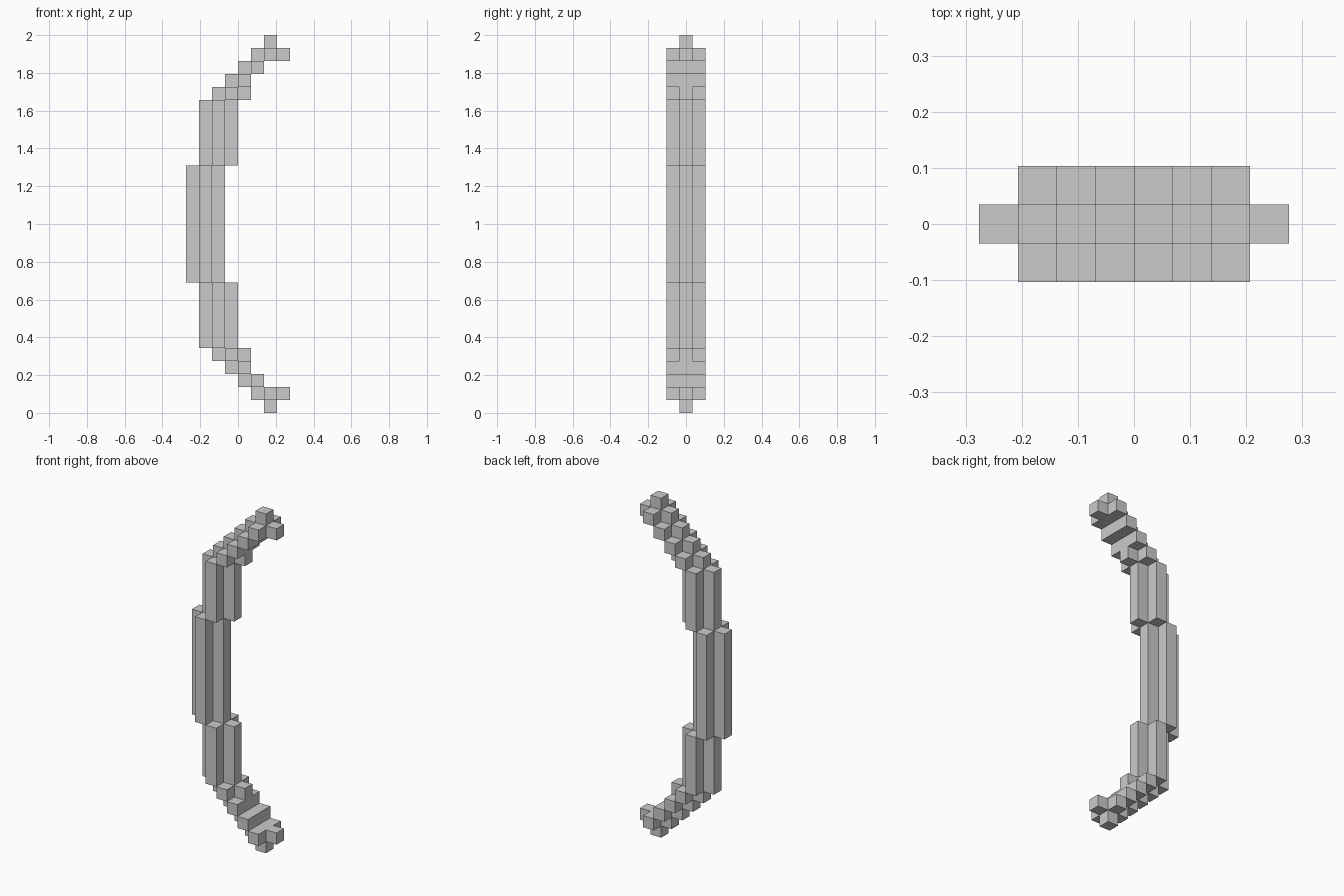
import bpy, bmesh
from mathutils import Vector

if "Cube" in bpy.data.objects:
    bpy.data.objects.remove(bpy.data.objects["Cube"])

U = 2 / 29          # size of one cube
NX, NZ = 8, 29

# Lower half of the bow: (first layer, end layer, centre columns, columns that are 3 deep)
LAYERS = [
    (0, 1, (6,), ()),
    (1, 2, (5, 6, 7), (6,)),
    (2, 3, (4, 5), (5,)),
    (3, 4, (3, 4), (4,)),
    (4, 5, (2, 3, 4), (3,)),
    (5, 10, (1, 2, 3), (2,)),
]
GRIP = (10, 19, (0, 1, 2), (1,))
DIRS = [Vector(d) for d in ((1, 0, 0), (-1, 0, 0), (0, 1, 0), (0, -1, 0), (0, 0, 1), (0, 0, -1))]


def cells(layers):
    out = set()
    for z0, z1, centre, wide in layers:
        for z in range(z0, z1):
            out |= {(x, 0, z) for x in centre}
            out |= {(x, y, z) for x in wide for y in (-1, 1)}
    return out


def build(name, part, solid):
    """Skin the cubes of a part, leaving out faces hidden by any other cube."""
    bm = bmesh.new()
    for c in sorted(part):
        mid = Vector((c[0] + 0.5 - NX / 2, c[1], c[2] + 0.5))
        for d in DIRS:
            if tuple(int(c[k] + d[k]) for k in range(3)) in solid:
                continue
            a = Vector((d.y, d.z, d.x))
            b = d.cross(a)
            corners = [mid + (d + a * s + b * t) / 2 for s, t in ((-1, -1), (1, -1), (1, 1), (-1, 1))]
            bm.faces.new([bm.verts.new(p * U) for p in corners])
    bmesh.ops.remove_doubles(bm, verts=bm.verts[:], dist=1e-4)
    bmesh.ops.dissolve_limit(bm, angle_limit=0.02, verts=bm.verts[:], edges=bm.edges[:])
    mesh = bpy.data.meshes.new(name)
    bm.to_mesh(mesh)
    bm.free()
    bpy.context.collection.objects.link(bpy.data.objects.new(name, mesh))


lower = cells(LAYERS)
upper = {(x, y, NZ - 1 - z) for x, y, z in lower}   # mirrored limb
grip = cells([GRIP])
solid = lower | upper | grip

build("lower_limb", lower, solid)
build("grip", grip, solid)
build("upper_limb", upper, solid)
